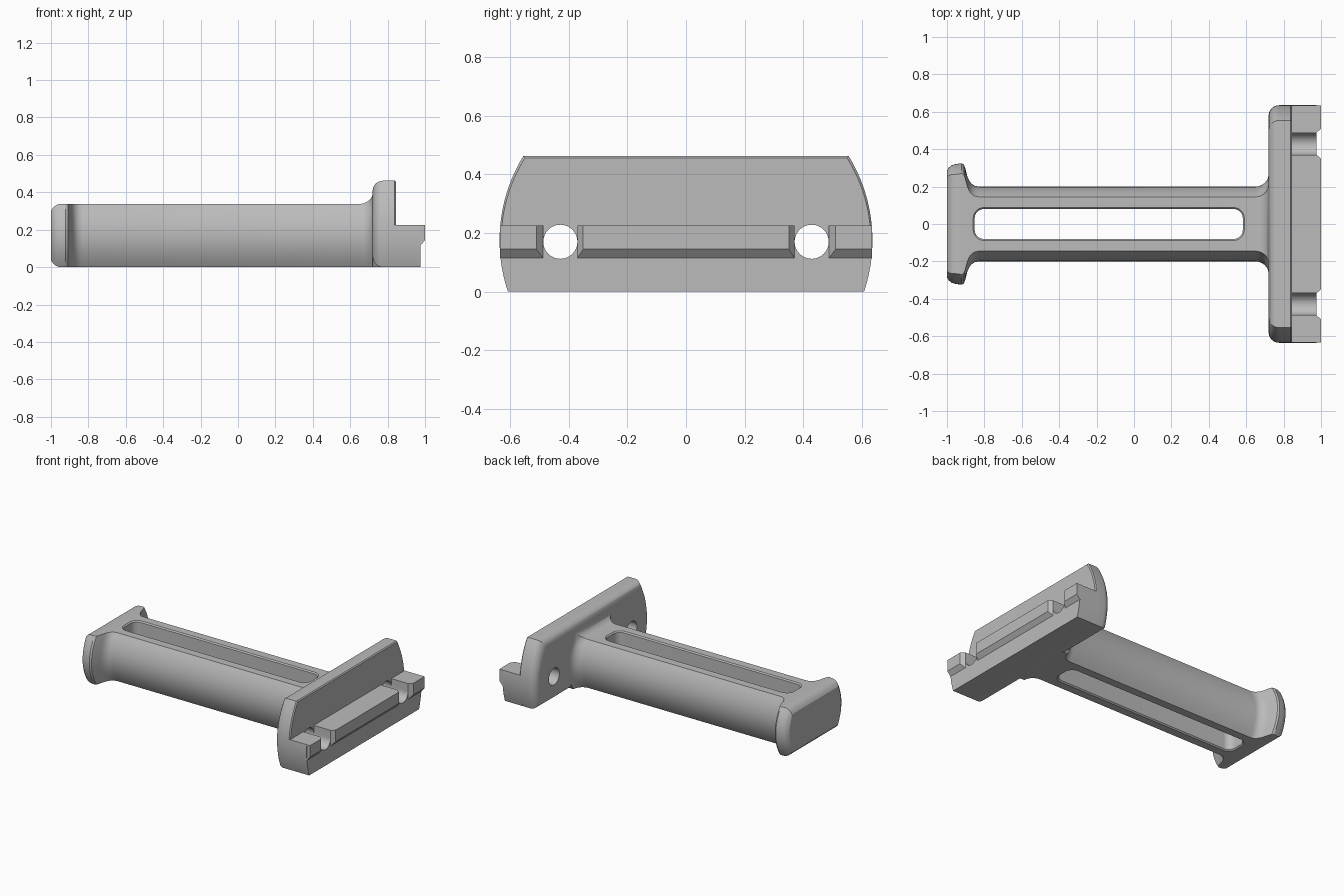
import bpy, bmesh
from math import sin, cos, pi, sqrt, radians

cube = bpy.data.objects.get("Cube")
if cube:
    bpy.data.objects.remove(cube)

grey = bpy.data.materials.new("plain grey")
grey.use_nodes = True
colour = (0.5, 0.5, 0.5, 1)
grey.diffuse_color = colour
grey.node_tree.nodes["Principled BSDF"].inputs["Base Color"].default_value = colour


def loft(name, rings):
    """Skin a closed solid through equal-length rings of points."""
    bm = bmesh.new()
    loops = [[bm.verts.new(p) for p in ring] for ring in rings]
    n = len(loops[0])
    for a, b in zip(loops, loops[1:]):
        for i in range(n):
            j = (i + 1) % n
            bm.faces.new((a[i], a[j], b[j], b[i]))
    bm.faces.new(loops[0])
    bm.faces.new(loops[-1])
    bmesh.ops.recalc_face_normals(bm, faces=bm.faces)
    mesh = bpy.data.meshes.new(name)
    bm.to_mesh(mesh)
    bm.free()
    mesh.materials.append(grey)
    obj = bpy.data.objects.new(name, mesh)
    bpy.context.collection.objects.link(obj)
    return obj


def activate(obj):
    bpy.ops.object.select_all(action='DESELECT')
    obj.select_set(True)
    bpy.context.view_layer.objects.active = obj


def cut(obj, cutter):
    activate(obj)
    mod = obj.modifiers.new("cut", 'BOOLEAN')
    mod.operation = 'DIFFERENCE'
    mod.solver = 'EXACT'
    mod.object = cutter
    bpy.ops.object.modifier_apply(modifier=mod.name)
    bpy.data.objects.remove(cutter)


def smooth(obj):
    activate(obj)
    bpy.ops.object.shade_smooth_by_angle(angle=radians(30))


def bulged(x, z0, z1, half_width, steps=16):
    """Ring across x, flat top and bottom, sides following half_width(z)."""
    zs = [z0 + (z1 - z0) * i / steps for i in range(steps + 1)]
    return ([(x, half_width(z), z) for z in zs] +
            [(x, -half_width(z), z) for z in reversed(zs)])


def cylinder_x(x0, x1, y, z, r, n=48):
    return loft("hole_cutter", [[(x, y + r * cos(2 * pi * i / n), z + r * sin(2 * pi * i / n))
                                 for i in range(n)] for x in (x0, x1)])


def box(name, x0, x1, y0, y1, z0, z1):
    return loft(name, [[(x, y0, z0), (x, y1, z0), (x, y1, z1), (x, y0, z1)]
                       for x in (x0, x1)])


# Grip: flared end, straight handle, fillet into the plate
GRIP_H, BULGE = 0.338, 0.055
FILLET = 0.07
# x, half width, bottom inset, top rise
stations = [(-1, 0.285, 0.038, -0.038), (-0.99, 0.302, 0.022, -0.022),
            (-0.975, 0.314, 0.008, -0.008), (-0.955, 0.32, 0, 0),
            (-0.922, 0.325, 0, 0), (-0.91, 0.318, 0, 0),
            (-0.902, 0.298, 0, 0), (-0.89, 0.252, 0, 0),
            (-0.88, 0.23, 0, 0), (-0.868, 0.215, 0, 0),
            (-0.852, 0.204, 0, 0), (-0.83, 0.2, 0, 0)]
for i in range(9):
    t = i / 8 * pi / 2
    rise = FILLET * (1 - cos(t))
    stations.append((0.65 + FILLET * sin(t), 0.2 + rise, 0, rise * 0.85))
stations.append((0.8,) + stations[-1][1:])


def grip_ring(x, w, low, rise):
    mid = GRIP_H / 2
    return bulged(x, low, GRIP_H + rise,
                  lambda z: w - BULGE * min(1, abs(z - mid) / mid) ** 2)


grip = loft("grip", [grip_ring(*s) for s in stations])


# Long rounded slot through the grip, with a fine chamfer at each mouth
def slot_ring(z, grow, r=0.05, n=8):
    hx, hy, ring = 0.717, 0.08, []
    for k, (sx, sy) in enumerate([(1, 1), (-1, 1), (-1, -1), (1, -1)]):
        for i in range(n + 1):
            a = (k + i / n) * pi / 2
            ring.append((-0.135 + sx * (hx - r) + (r + grow) * cos(a),
                         sy * (hy - r) + (r + grow) * sin(a), z))
    return ring


cut(grip, loft("slot_cutter", [slot_ring(z, g) for z, g in
                               ((-0.01, 0.018), (0.008, 0), (GRIP_H - 0.008, 0),
                                (GRIP_H + 0.01, 0.018))]))
smooth(grip)


# Front plate: bowed ends, rounded rear rim
def plate_width(z):
    return 0.085 + sqrt(0.55 ** 2 - (z - 0.175) ** 2)


def plate_ring(x, inset):
    top = 0.462
    scale = (top - 2 * inset) / top
    return bulged(x, inset, top - inset,
                  lambda z: plate_width((z - inset) / scale) - inset, 24)


R = 0.055
rim = [(0.72 + R * (1 - cos(a)), R * (1 - sin(a)))
       for a in [i / 8 * pi / 2 for i in range(9)]]
plate = loft("plate", [plate_ring(*s) for s in rim + [(0.838, 0), (0.845, 0.006)]])

# Mounting block in front of the plate
block = loft("mounting_block", [bulged(x, 0, 0.225, plate_width) for x in (0.835, 0.975)])

# Screw holes, open at the top where they cross the block
HOLE_Y, HOLE_Z, HOLE_R = 0.428, 0.17, 0.058
for side in (-1, 1):
    y = side * HOLE_Y
    cut(plate, cylinder_x(0.6, 1.1, y, HOLE_Z, HOLE_R))
    cut(block, cylinder_x(0.6, 1.1, y, HOLE_Z, HOLE_R))
    cut(block, box("notch_cutter", 0.8, 1.1, y - HOLE_R, y + HOLE_R, HOLE_Z, 0.3))
smooth(plate)
smooth(block)


# Chamfered lip segments along the upper front of the block
def lip(name, back, front):
    rings = []
    for x, (y0, y1), z in ((0.965, back, 0.115), (0.975, back, 0.115), (1, front, 0.145)):
        rings.append([(x, y0, z), (x, y1, z), (x, y1, 0.225), (x, y0, 0.225)])
    loft(name, rings)


lip("middle_lip", (-0.37, 0.37), (-0.35, 0.35))
lip("left_lip", (0.487, 0.633), (0.51, 0.633))
lip("right_lip", (-0.633, -0.487), (-0.633, -0.51))
